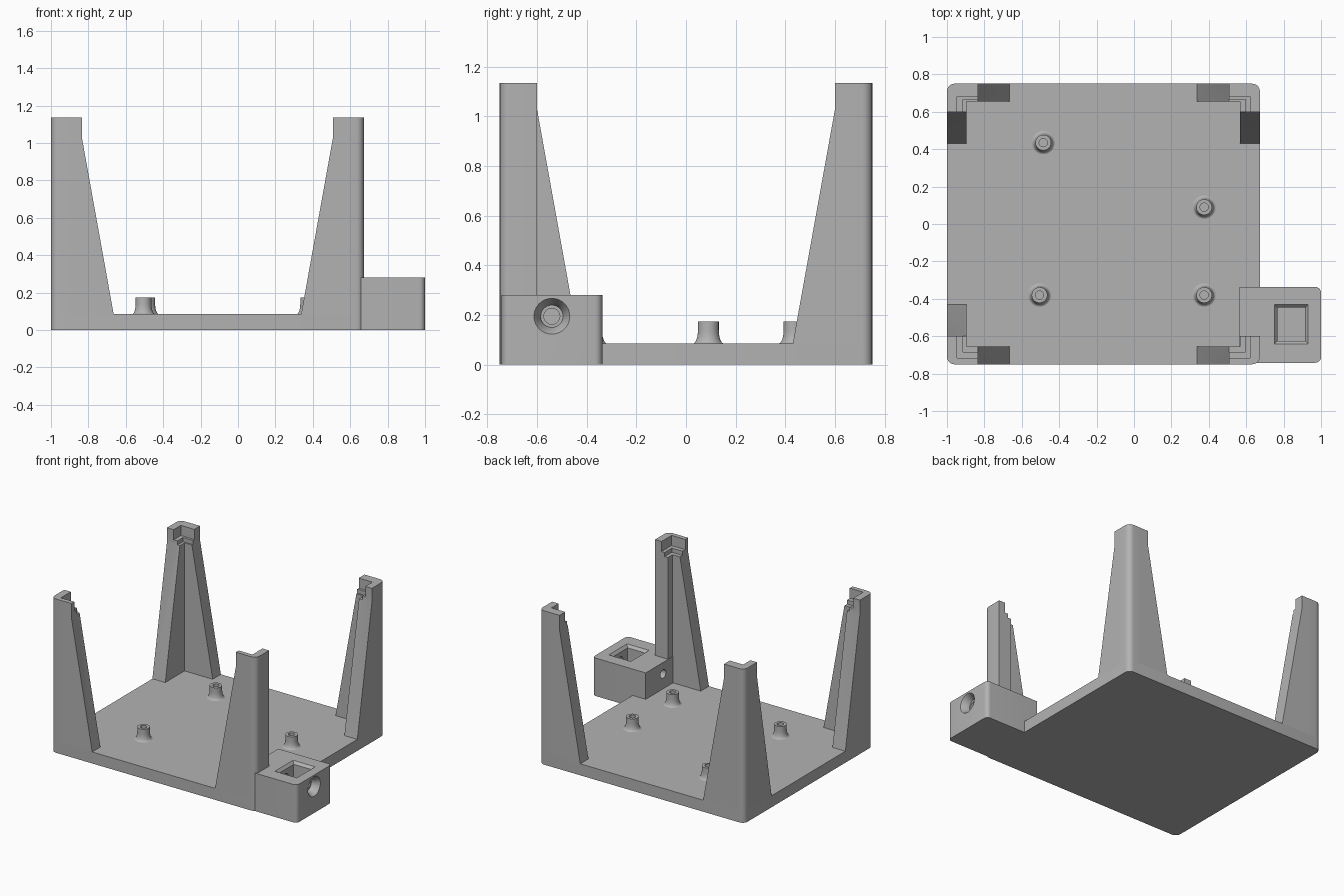
import bpy, bmesh, math
from mathutils import Vector, Matrix

cube = bpy.data.objects.get("Cube")
if cube:
    bpy.data.objects.remove(cube, do_unlink=True)

grey = bpy.data.materials.new("plain grey")
grey.use_nodes = True
COLOUR = (0.45, 0.45, 0.45, 1)
grey.diffuse_color = COLOUR
grey.node_tree.nodes["Principled BSDF"].inputs["Base Color"].default_value = COLOUR

LEFT, RIGHT, FRONT, BACK = 0.673, -1.0, -0.75, 0.75
FLOOR, TOP = 0.085, 1.135


def finish(name, bm):
    bmesh.ops.recalc_face_normals(bm, faces=bm.faces)
    mesh = bpy.data.meshes.new(name)
    bm.to_mesh(mesh)
    bm.free()
    mesh.materials.append(grey)
    ob = bpy.data.objects.new(name, mesh)
    bpy.context.collection.objects.link(ob)
    return ob


def box(name, lo, hi, radius=0, rounded=lambda v: True):
    """Box whose chosen upright edges are rounded."""
    bm = bmesh.new()
    bmesh.ops.create_cube(bm, size=1)
    lo, hi = Vector(lo), Vector(hi)
    for v in bm.verts:
        v.co = (lo + hi) / 2 + v.co * (hi - lo)
    if radius:
        edges = [e for e in bm.edges
                 if abs(e.verts[0].co.z - e.verts[1].co.z) > 0.01 and rounded(e.verts[0].co)]
        bmesh.ops.bevel(bm, geom=edges, offset=radius, segments=6, profile=0.5, affect='EDGES')
    return finish(name, bm)


def prism(name, points, shift):
    """Flat outline pushed out along a vector."""
    bm = bmesh.new()
    face = bm.faces.new([bm.verts.new(p) for p in points])
    new = bmesh.ops.extrude_face_region(bm, geom=[face])["geom"]
    bmesh.ops.translate(bm, vec=shift, verts=[v for v in new if isinstance(v, bmesh.types.BMVert)])
    return finish(name, bm)


def lathe(name, profile, matrix, steps=40):
    """Spin a closed (radius, height) outline about its own z axis."""
    bm = bmesh.new()
    verts = [bm.verts.new((r, 0, z)) for r, z in profile]
    edges = [bm.edges.new((verts[i - 1], verts[i])) for i in range(len(verts))]
    bmesh.ops.spin(bm, geom=verts + edges, cent=(0, 0, 0), axis=(0, 0, 1),
                   angle=math.tau, steps=steps, use_duplicate=False)
    bmesh.ops.remove_doubles(bm, verts=bm.verts, dist=1e-5)
    bmesh.ops.dissolve_degenerate(bm, edges=bm.edges, dist=1e-5)
    bm.transform(matrix)
    return finish(name, bm)


def combine(ob, other, operation):
    """Apply a boolean and discard the second shape."""
    mod = ob.modifiers.new(operation.lower(), 'BOOLEAN')
    mod.operation, mod.object, mod.solver = operation, other, 'EXACT'
    bpy.context.view_layer.objects.active = ob
    bpy.ops.object.modifier_apply(modifier=mod.name)
    bpy.data.objects.remove(other, do_unlink=True)


def smooth(ob):
    bpy.ops.object.select_all(action='DESELECT')
    ob.select_set(True)
    bpy.context.view_layer.objects.active = ob
    bpy.ops.object.shade_smooth_by_angle(angle=math.radians(30))


# Base plate
smooth(box("base_plate", (RIGHT, FRONT, 0), (LEFT, BACK, FLOOR), 0.04))


# Corner legs: two tapering walls meeting at a rounded corner, stepped at the top
def arm_outline(top, foot):
    return [(0, FLOOR), (foot, FLOOR), (top, 1.03), (top, TOP), (0, TOP)]


def leg(name, cx, cy, foot_y):
    sx, sy = (-1 if cx > 0 else 1), (-1 if cy > 0 else 1)
    ob = prism(name, [(cx + sx * u, cy, z) for u, z in arm_outline(0.165, 0.335)], (0, sy * 0.095, 0))
    side = prism("side_wall", [(cx, cy + sy * u, z) for u, z in arm_outline(0.15, foot_y)],
                 (sx * 0.105, 0, 0))
    combine(ob, side, 'UNION')
    combine(ob, box("outline", (RIGHT, FRONT, -1), (LEFT, BACK, 2), 0.04), 'INTERSECT')
    combine(ob, box("upper_step", (-0.945, -0.717, 1.06), (0.62, 0.683, 2)), 'DIFFERENCE')
    combine(ob, box("lower_step", (-0.915, -0.685, 1.03), (0.595, 0.665, 2)), 'DIFFERENCE')
    smooth(ob)


leg("front_left_leg", LEFT, FRONT, 0.15)
leg("front_right_leg", RIGHT, FRONT, 0.32)
leg("back_left_leg", LEFT, BACK, 0.32)
leg("back_right_leg", RIGHT, BACK, 0.32)

# Hollow standoffs with a flared foot
flare = [(0.042 + 0.02 * (1 - math.sin(a)), FLOOR + 0.055 * (1 - math.cos(a)))
         for a in (math.pi / 2 * i / 6 for i in range(7))]
outline = flare + [(0.042, 0.173), (0.022, 0.173), (0.022, FLOOR)]
for i, (x, y) in enumerate([(-0.485, 0.435), (0.375, 0.09), (-0.505, -0.38), (0.375, -0.38)]):
    smooth(lathe(f"standoff_{i + 1}", outline, Matrix.Translation((x, y, 0))))

# Side bracket with a chamfered pocket and a countersunk cross hole
bracket = box("side_bracket", (0.565, -0.742, 0), (1, -0.337, 0.28), 0.03, lambda v: v.x > 0.9)
combine(bracket, box("pocket", (0.767, -0.625, 0.08), (0.915, -0.447, 1)), 'DIFFERENCE')
rim = bmesh.new()
bmesh.ops.create_cone(rim, cap_ends=True, segments=4, radius1=0.5 ** 0.5, radius2=1.24 * 0.5 ** 0.5,
                      depth=1, matrix=Matrix.Rotation(math.pi / 4, 4, 'Z'))
for v in rim.verts:
    v.co = Vector((0.841 + v.co.x * 0.148, -0.536 + v.co.y * 0.175, 0.271 + v.co.z * 0.022))
combine(bracket, finish("pocket_rim", rim), 'DIFFERENCE')
across = Matrix.Translation((0, -0.54, 0.195)) @ Matrix.Rotation(math.pi / 2, 4, 'Y')
hole = [(0, 0.5), (0.032, 0.5), (0.032, 0.945), (0.045, 0.945), (0.05, 0.965),
        (0.072, 1.0), (0.072, 1.05), (0, 1.05)]
combine(bracket, lathe("cross_hole", hole, across), 'DIFFERENCE')
smooth(bracket)
